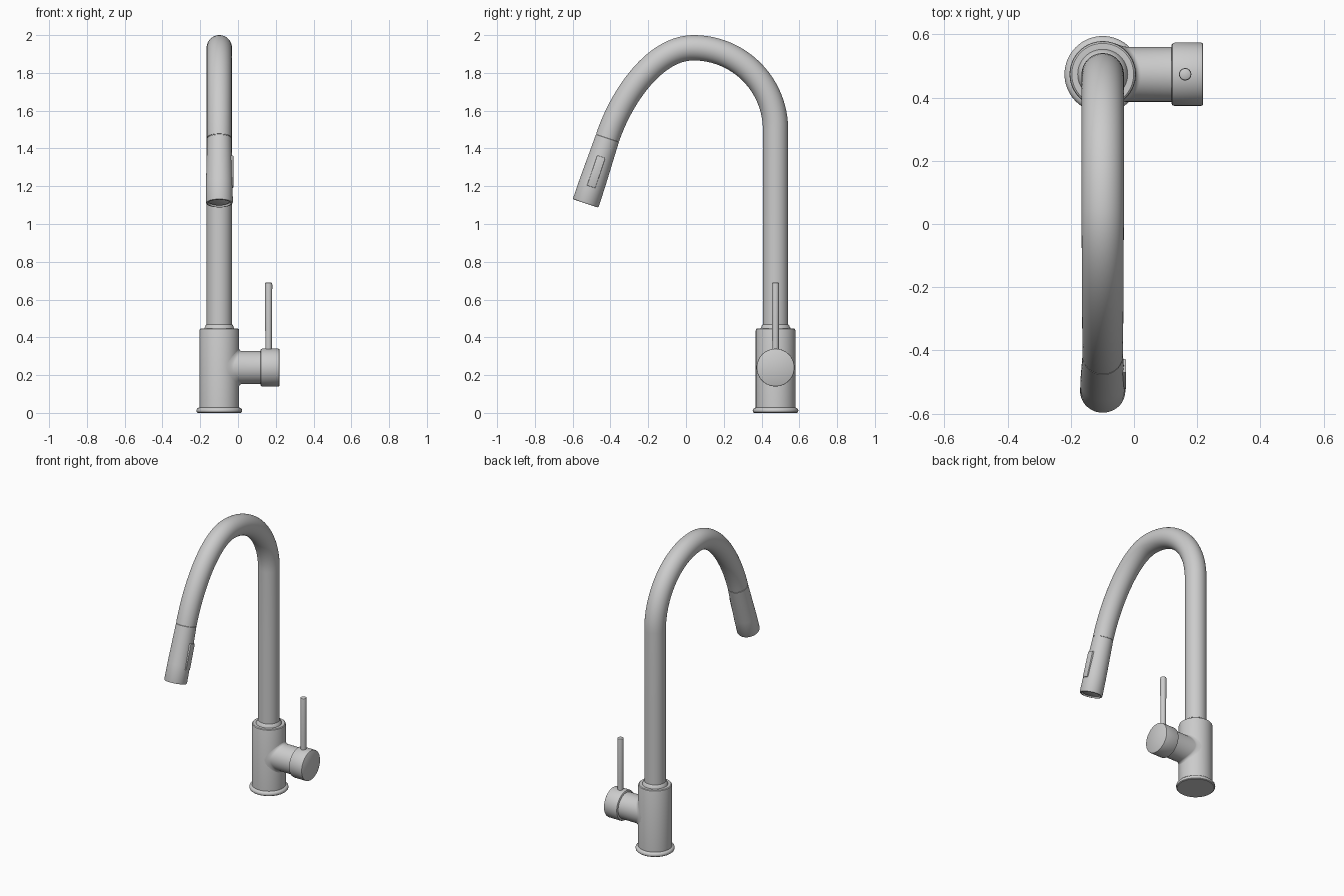
import bpy, bmesh, math
from mathutils import Vector, Matrix

if "Cube" in bpy.data.objects:
    bpy.data.objects.remove(bpy.data.objects["Cube"])

CX, CY = -0.099, 0.474        # axis of the upright body
HZ = 0.24                     # height of the handle axis
SEG = 64

metal = bpy.data.materials.new("brushed_grey_metal")
metal.diffuse_color = (0.6, 0.6, 0.6, 1)
metal.use_nodes = True
metal.node_tree.nodes["Principled BSDF"].inputs["Base Color"].default_value = metal.diffuse_color


def finish(name, bm, angle=35):
    bmesh.ops.recalc_face_normals(bm, faces=bm.faces)
    me = bpy.data.meshes.new(name)
    bm.to_mesh(me)
    bm.free()
    me.materials.append(metal)
    ob = bpy.data.objects.new(name, me)
    bpy.context.collection.objects.link(ob)
    bpy.ops.object.select_all(action='DESELECT')
    bpy.context.view_layer.objects.active = ob
    ob.select_set(True)
    bpy.ops.object.shade_smooth_by_angle(angle=math.radians(angle))
    return ob


def loft(name, rings, cap=True):
    """Skin a list of equally sized point rings."""
    bm = bmesh.new()
    vs = [[bm.verts.new(p) for p in ring] for ring in rings]
    n = len(vs[0])
    for a, b in zip(vs, vs[1:]):
        for i in range(n):
            j = (i + 1) % n
            bm.faces.new((a[i], a[j], b[j], b[i]))
    if cap:
        bm.faces.new(vs[0])
        bm.faces.new(vs[-1])
    return finish(name, bm)


def lathe(name, profile, origin, axis=(0, 0, 1), seg=SEG):
    """Revolve (radius, distance) pairs about an axis."""
    m = Matrix.Translation(origin) @ Vector((0, 0, 1)).rotation_difference(Vector(axis)).to_matrix().to_4x4()
    angs = [2 * math.pi * i / seg for i in range(seg)]
    return loft(name, [[m @ Vector((r * math.cos(a), r * math.sin(a), h)) for a in angs]
                       for r, h in profile])


# base flange and body
lathe("base_flange", [(0.114, 0), (0.119, 0.004), (0.121, 0.012), (0.119, 0.02),
                      (0.113, 0.026), (0.104, 0.029)], (CX, CY, 0))
lathe("body", [(0.105, 0.02), (0.105, 0.436), (0.103, 0.443), (0.098, 0.447), (0.08, 0.447)],
      (CX, CY, 0))
lathe("pipe_collar", [(0.08, 0.44), (0.079, 0.449), (0.075, 0.456), (0.072, 0.464), (0.066, 0.47)],
      (CX, CY, 0))

# gooseneck pipe: upright, quarter arc, then a bezier down to the spray head
joint = Vector((-0.415, 1.457))
down = Vector((-0.318, -0.948)).normalized()
top_y, arc_z, pipe_top = 0.04, 1.5, 1.933
path = [Vector((CY, 0.44)), Vector((CY, 1.0))]
for i in range(25):
    a = math.pi / 2 * i / 24
    path.append(Vector((top_y + (CY - top_y) * math.cos(a), arc_z + (pipe_top - arc_z) * math.sin(a))))
p0, p1, p2, p3 = path[-1], Vector((-0.165, pipe_top)), joint - down * 0.23, joint
for i in range(1, 29):
    t = i / 28
    u = 1 - t
    path.append(u**3 * p0 + 3 * u * u * t * p1 + 3 * u * t * t * p2 + t**3 * p3)
rings = []
for i, p in enumerate(path):
    d = (path[min(i + 1, len(path) - 1)] - path[max(i - 1, 0)]).normalized()
    if i < 2:
        d = Vector((0, 1))
    r = 0.067 - 0.003 * max(0, (i - 26) / 28)
    rings.append([(CX + r * math.cos(a), p.x - d.y * r * math.sin(a), p.y + d.x * r * math.sin(a))
                  for a in (2 * math.pi * k / SEG for k in range(SEG))])
loft("gooseneck_pipe", rings)

# pull-down spray head with a recessed outlet
axis = Vector((0, down.x, down.y))
head = Vector((CX, joint.x, joint.y))
lathe("spray_head", [(0.06, -0.005), (0.0615, 0.002), (0.064, 0.004), (0.0705, 0.25), (0.0715, 0.36),
                     (0.069, 0.366), (0.061, 0.367), (0.059, 0.357), (0.03, 0.357)], head, axis)
lathe("outlet_disc", [(0.052, 0.35), (0.052, 0.36), (0.049, 0.362)], head, axis)

# spray button on the right side of the head
bm = bmesh.new()
bmesh.ops.create_cube(bm, size=1)
bmesh.ops.scale(bm, vec=(0.03, 0.046, 0.168), verts=bm.verts)
bmesh.ops.bevel(bm, geom=bm.edges[:], offset=0.003, segments=2, profile=0.5, affect='EDGES')
tilt = Vector((0, 0, -1)).rotation_difference(axis).to_matrix()
bmesh.ops.rotate(bm, matrix=tilt, verts=bm.verts)
bmesh.ops.translate(bm, vec=head + axis * 0.19 + Vector((0.059, 0, 0)), verts=bm.verts)
finish("spray_button", bm)

# handle neck, blended onto the round body by a small fillet
NR, F, BR = 0.087, 0.017, 0.105
rings = []
for k in range(7):
    q = math.pi / 2 * k / 6
    r = NR + F * (1 - math.sin(q))
    rings.append([(CX + math.sqrt(BR**2 - (r * math.sin(a))**2) + F * (1 - math.cos(q)) - 0.001,
                   CY + r * math.sin(a), HZ + r * math.cos(a))
                  for a in (2 * math.pi * i / SEG for i in range(SEG))])
rings.append([(0.122, y, z) for _, y, z in rings[-1]])
loft("handle_neck", rings, cap=False)

# handle cap and lever
lathe("handle_cap", [(0.08, 0.119), (0.093, 0.119), (0.098, 0.122), (0.1, 0.128), (0.1, 0.212),
                     (0.099, 0.217), (0.096, 0.219)], (0, CY, HZ), (1, 0, 0))
lathe("lever", [(0.017, 0.32), (0.0175, 0.4), (0.0195, 0.68), (0.018, 0.688), (0.013, 0.691)],
      (0.162, CY, 0), seg=32)
